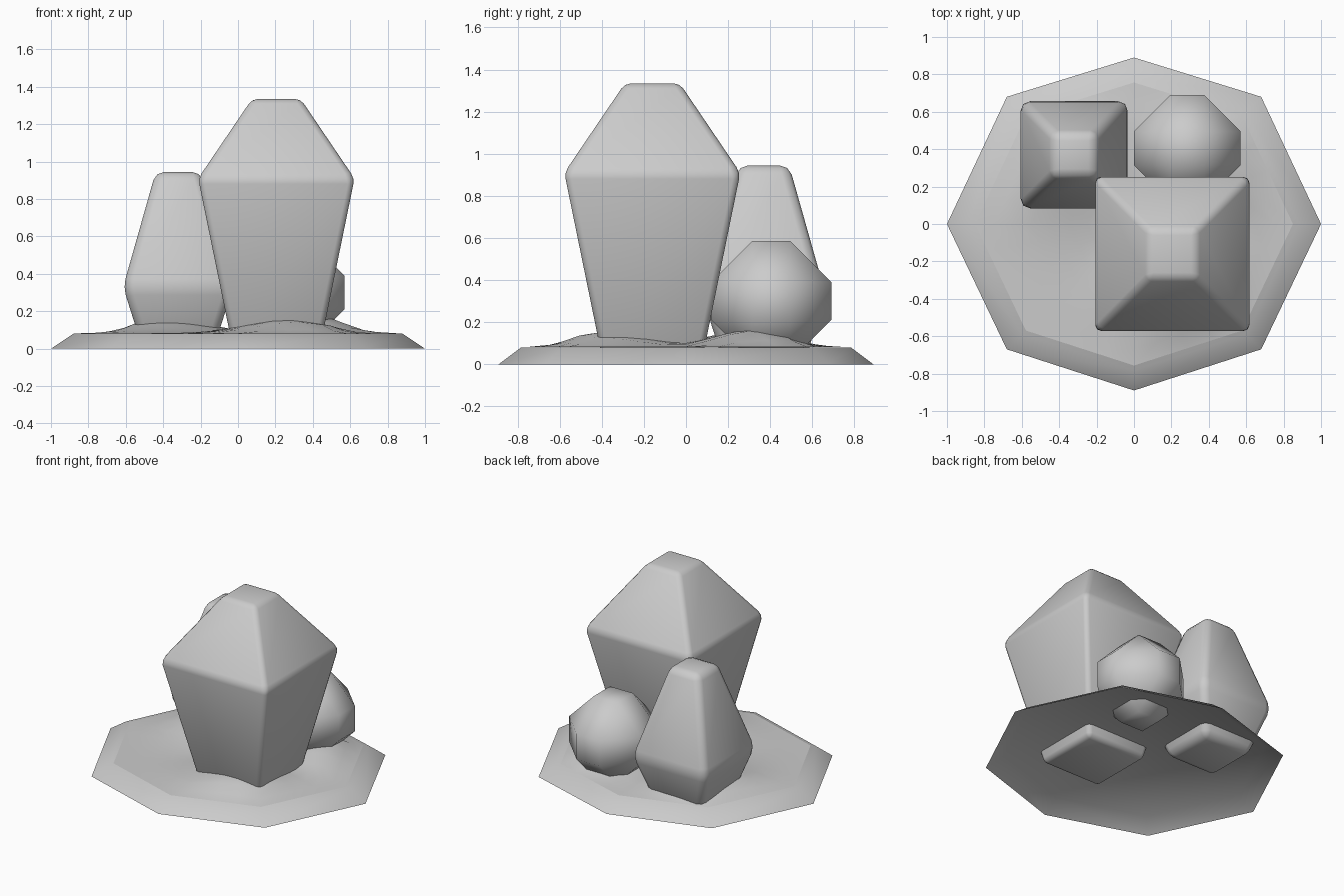
import bpy, bmesh, math
from mathutils import Vector

if "Cube" in bpy.data.objects:
    bpy.data.objects.remove(bpy.data.objects["Cube"])


def finish(name, bm, angle=50, recalc=True):
    if recalc:
        bmesh.ops.recalc_face_normals(bm, faces=bm.faces)
    mesh = bpy.data.meshes.new(name)
    bm.to_mesh(mesh)
    bm.free()
    ob = bpy.data.objects.new(name, mesh)
    bpy.context.collection.objects.link(ob)
    bpy.ops.object.select_all(action='DESELECT')
    ob.select_set(True)
    bpy.context.view_layer.objects.active = ob
    bpy.ops.object.shade_smooth_by_angle(angle=math.radians(angle))
    return ob


def bridge(bm, a, b):
    n = len(a)
    for i in range(n):
        j = (i + 1) % n
        bm.faces.new((a[i], a[j], b[j], b[i]))


def tower(name, cx, cy, levels, bevel):
    """Square loft through (z, half width) levels, with softened edges."""
    bm = bmesh.new()
    rings = [[bm.verts.new((cx + h * sx, cy + h * sy, z))
              for sx, sy in ((-1, -1), (1, -1), (1, 1), (-1, 1))] for z, h in levels]
    for a, b in zip(rings, rings[1:]):
        bridge(bm, a, b)
    bm.faces.new(rings[0][::-1])
    bm.faces.new(rings[-1])
    bmesh.ops.bevel(bm, geom=bm.edges[:], offset=bevel, segments=2,
                    profile=0.5, affect='EDGES', clamp_overlap=True)
    return finish(name, bm)


OUTLINE = [Vector(p) for p in ((1, 0), (.68, .68), (0, .89), (-.68, .68),
                               (-1, 0), (-.68, -.67), (0, -.89), (.68, -.67))]

# Ground slab: eight-sided shell, open underneath
bm = bmesh.new()
rim = [bm.verts.new((p.x, p.y, 0)) for p in OUTLINE]
top = [bm.verts.new((p.x * .88, p.y * .88, .08)) for p in OUTLINE]
bridge(bm, rim, top)
bm.faces.new(top)
finish("ground_slab", bm, recalc=False)

# Soft mounds of earth lying on the slab around the stones
MOUNDS = [(-.38, .32, .08, .28), (.26, -.34, .075, .27), (.44, .34, .085, .25)]
SUB = 4


def mound_height(x, y, s):
    bump = max(h * math.exp(-.8 * ((x - mx) ** 2 + (y - my) ** 2) / (r * r))
               for mx, my, h, r in MOUNDS)
    return .082 + bump * min(1, max(0, (.85 - s) / .2))


pts = []
for i, a in enumerate(OUTLINE):
    b = OUTLINE[(i + 1) % 8]
    pts += [a.lerp(b, k / SUB) for k in range(SUB)]
bm = bmesh.new()
rings = [[bm.verts.new((p.x * s, p.y * s, mound_height(p.x * s, p.y * s, s))) for p in pts]
         for s in (.85, .75, .65, .55, .45, .35, .25, .15)]
for a, b in zip(rings, rings[1:]):
    bridge(bm, a, b)
bm.faces.new(rings[-1])
finish("earth_mounds", bm, recalc=False)

# Two tall tapered stones, their feet reaching down through the slab
tower("large_stone", .205, -.16, [(0, .232), (.91, .418), (1.335, .13)], .03)
tower("slim_stone", -.32, .37, [(0, .19), (.33, .294), (.945, .12)], .045)

# Round stone: a heavily chamfered cube
bm = bmesh.new()
bmesh.ops.create_cube(bm, size=.57)
bmesh.ops.bevel(bm, geom=bm.edges[:], offset=.195, segments=1, affect='EDGES')
bmesh.ops.translate(bm, verts=bm.verts, vec=(.285, .405, .3))
finish("round_stone", bm, 60)
